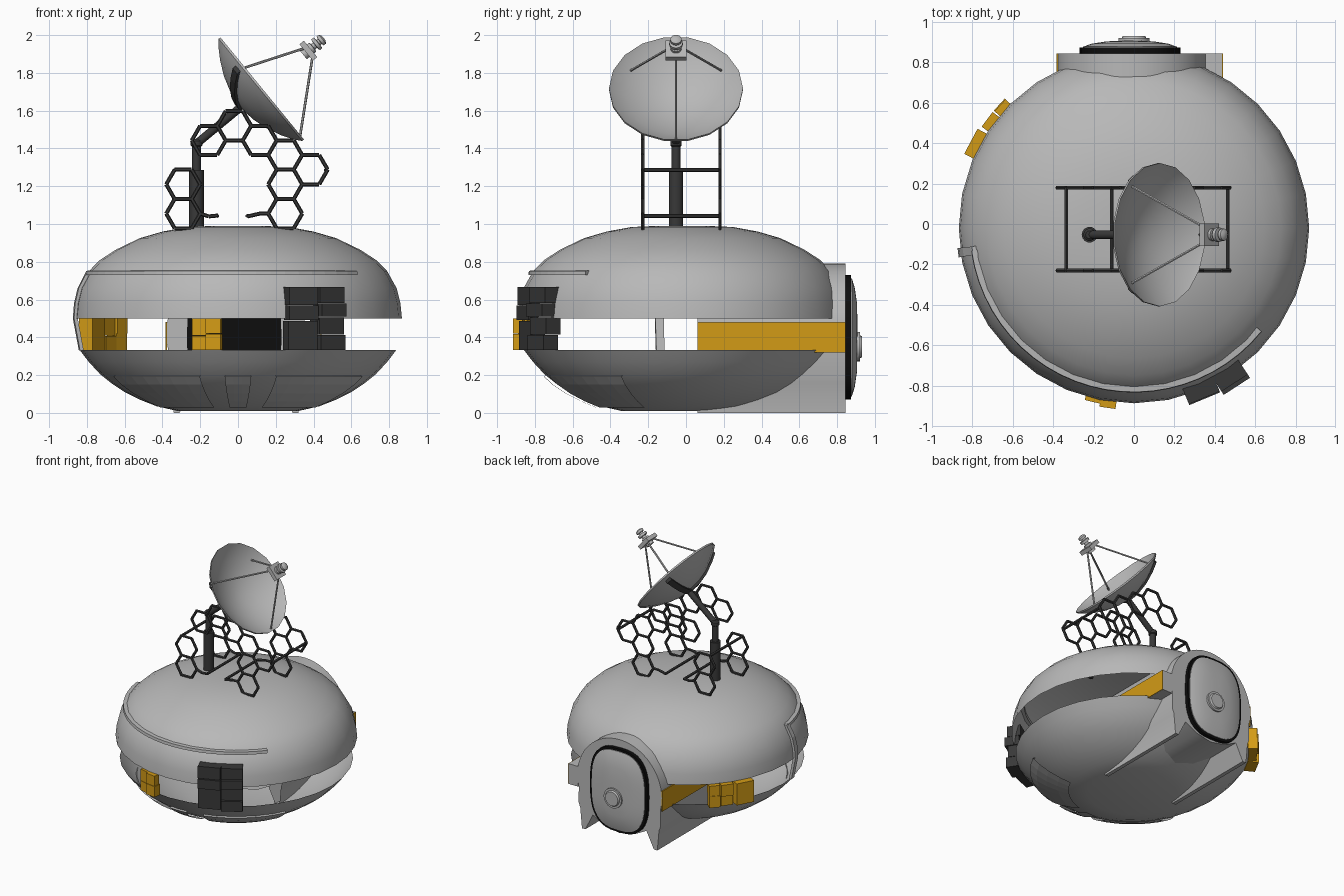
import bpy, bmesh, math
from mathutils import Vector, Matrix

if "Cube" in bpy.data.objects:
    bpy.data.objects.remove(bpy.data.objects["Cube"])

def material(name, r, g, b):
    m = bpy.data.materials.new(name)
    m.diffuse_color = (r, g, b, 1)
    m.use_nodes = True
    m.node_tree.nodes["Principled BSDF"].inputs["Base Color"].default_value = m.diffuse_color
    return m

GREY = material("light grey", 0.48, 0.48, 0.48)
DARK = material("charcoal", 0.04, 0.04, 0.04)
BLACK = material("rubber black", 0.004, 0.004, 0.004)
YELLOW = material("amber", 0.65, 0.33, 0.008)
CY = -0.02  # y of the body axis

def finish(name, bm, mat, smooth=None):
    bmesh.ops.recalc_face_normals(bm, faces=bm.faces)
    me = bpy.data.meshes.new(name)
    bm.to_mesh(me)
    bm.free()
    me.materials.append(mat)
    if smooth:
        me.shade_smooth()
        me.set_sharp_from_angle(angle=math.radians(smooth))
    ob = bpy.data.objects.new(name, me)
    bpy.context.collection.objects.link(ob)
    return ob

def loft(name, rings, mat, closed=True, caps=(False, False), smooth=None, xf=None):
    """Skin a list of equal-length point rings."""
    bm = bmesh.new()
    vs = [[bm.verts.new(p) for p in r] for r in rings]
    n = len(rings[0])
    for a, b in zip(vs, vs[1:]):
        for i in range(n if closed else n - 1):
            j = (i + 1) % n
            bm.faces.new((a[i], a[j], b[j], b[i]))
    if caps[0]:
        bm.faces.new(vs[0][::-1])
    if caps[1]:
        bm.faces.new(vs[-1])
    if xf:
        bm.transform(xf)
    return finish(name, bm, mat, smooth)

def circle(r, z, n, cx=0, cy=0):
    return [(cx + r * math.cos(2 * math.pi * i / n), cy + r * math.sin(2 * math.pi * i / n), z) for i in range(n)]

def lathe(name, prof, n, mat, cx=0, cy=0, caps=(True, True), smooth=35, xf=None):
    return loft(name, [circle(r, z, n, cx, cy) for r, z in prof], mat, True, caps, smooth, xf)

def rods(name, segs, mat, n=6):
    """One mesh of straight bars (start, end, radius)."""
    bm = bmesh.new()
    for a, b, r in segs:
        a, b = Vector(a), Vector(b)
        d = b - a
        m = Matrix.Translation((a + b) / 2) @ d.to_track_quat('Z', 'Y').to_matrix().to_4x4()
        bmesh.ops.create_cone(bm, cap_ends=True, segments=n, radius1=r, radius2=r, depth=d.length, matrix=m)
    return finish(name, bm, mat, 40)

def boxes(name, items, mat):
    """One mesh of boxes (centre, size, turn about z)."""
    bm = bmesh.new()
    for c, s, deg in items:
        m = Matrix.Translation(c) @ Matrix.Rotation(math.radians(deg), 4, 'Z') @ Matrix.Diagonal((*s, 1))
        bmesh.ops.create_cube(bm, size=1, matrix=m)
    return finish(name, bm, mat)

def polar(r, deg, z):
    t = math.radians(deg)
    return (r * math.cos(t), CY + r * math.sin(t), z)

# Body shells, with the open window band between them
DOME = [(0.868, 0.5), (0.86, 0.58), (0.84, 0.66), (0.79, 0.75), (0.73, 0.81), (0.645, 0.865),
        (0.52, 0.925), (0.40, 0.96), (0.27, 0.984), (0.13, 0.99)]
BOWL = [(0.32, 0.01), (0.43, 0.035), (0.52, 0.07), (0.60, 0.11), (0.67, 0.157), (0.73, 0.205), (0.79, 0.27), (0.838, 0.333)]
lathe("upper_dome", DOME, 32, GREY, 0, CY, (False, True), 50)
lathe("lower_bowl", BOWL, 32, GREY, 0, CY, (True, False), 50)

# Raised plates under the bowl
for i, (a0, a1) in enumerate([(-95.5, -84.5), (-154, -106), (-74, -26)]):
    steps = 3 if i == 0 else 7
    angs = [a0 + (a1 - a0) * k / steps for k in range(steps + 1)]
    prof = [(0.45, 0.034), (0.53, 0.066), (0.61, 0.107), (0.68, 0.154), (0.728, 0.198)]
    prof = [(r + 0.006, z - 0.005) for r, z in prof] + [(0.715, 0.2)]
    loft("belly_plate_%d" % i, [[polar(r, a, z) for a in angs] for r, z in prof], GREY, False)

# Cable rail round the dome and its drop down the left side
angs = [-172 + 133 * k / 24 for k in range(25)]
sec = [(0.775, 0.73), (0.815, 0.73), (0.812, 0.752), (0.775, 0.755)]
loft("dome_rail", [[polar(r, a, z) for r, z in sec] for a in angs], GREY, True, (True, True))
drop = [(0.80, 0.752), (0.847, 0.66), (0.866, 0.58), (0.872, 0.5), (0.84, 0.33)]
loft("rail_drop", [[polar(r - 0.012, 186.5, z), polar(r - 0.012, 189.5, z),
                    polar(r + 0.008, 189.5, z), polar(r + 0.008, 186.5, z)] for r, z in drop], GREY, True, (True, True))

# Doorway tunnel: arch, tapered feet and round belly
DX, DZ, R = -0.01, 0.42, 0.37
half = [(R * math.sin(math.radians(a)), DZ + R * math.cos(math.radians(a))) for a in range(0, 106, 7)]
half += [(0.36, 0.2), (0.345, 0.16), (0.33, 0.0), (0.30, 0.0), (0.235, 0.13), (0.13, 0.075), (0.0, 0.05)]
outline = half + [(-x, z) for x, z in half[-2:0:-1]]
loft("doorway_tunnel", [[(DX + x, y, z) for x, z in outline] for y in (0.06, 0.845)], GREY, True, (False, True), 30)

# Side blocks of the doorway: amber faces over grey backing
boxes("hinge_block", [((0.395, 0.4525, 0.4), (0.084, 0.785, 0.16), 0)], GREY)
boxes("side_stripes", [((0.439, 0.4525, 0.4), (0.006, 0.785, 0.158), 0),
                       ((-0.381, 0.4525, 0.4), (0.008, 0.785, 0.16), 0)], YELLOW)

# Door: rubber gasket, domed hatch and round handle
def oval(hx, hz, y, n=40):
    pts = []
    for i in range(n):
        t = 2 * math.pi * i / n
        c, s = math.cos(t), math.sin(t)
        pts.append((-0.02 + hx * math.copysign(abs(c) ** 0.7, c), y, 0.40 + hz * math.copysign(abs(s) ** 0.7, s)))
    return pts

loft("door_gasket", [oval(0.25, 0.33, 0.84), oval(0.25, 0.33, 0.873)], BLACK, True, (True, True), 35)
loft("door_hatch", [oval(0.232, 0.312, 0.86), oval(0.232, 0.312, 0.878), oval(0.19, 0.265, 0.893),
                    oval(0.12, 0.19, 0.904), oval(0.05, 0.09, 0.908)], GREY, True, (True, True), 40)
turn = Matrix.Translation((0, 0.89, 0.35)) @ Matrix.Rotation(-math.pi / 2, 4, 'X')
lathe("door_handle", [(0.078, 0), (0.078, 0.03), (0.062, 0.03), (0.055, 0.042)], 20, GREY, xf=turn)

# Equipment boxes on the window band
def cluster(name, items, mat):
    boxes(name, [(polar(r, a, z), (d, w, h), a) for r, a, z, d, w, h in items], mat)

cluster("front_amber_boxes", [
    (0.86, 256.6, 0.455, 0.05, 0.08, 0.09), (0.86, 256.6, 0.37, 0.05, 0.08, 0.075),
    (0.875, 261.6, 0.46, 0.05, 0.08, 0.08), (0.87, 261.6, 0.375, 0.06, 0.08, 0.085)], YELLOW)
cluster("left_amber_boxes", [
    (0.875, 152, 0.415, 0.08, 0.14, 0.17),
    (0.875, 143.5, 0.455, 0.06, 0.09, 0.09), (0.865, 143.5, 0.37, 0.06, 0.09, 0.075),
    (0.865, 137.5, 0.46, 0.07, 0.08, 0.08), (0.87, 137.5, 0.375, 0.07, 0.08, 0.09)], YELLOW)
cluster("front_dark_boxes", [
    (0.865, -67.5, 0.62, 0.09, 0.165, 0.095), (0.875, -67.5, 0.53, 0.08, 0.165, 0.075),
    (0.86, -67.5, 0.41, 0.08, 0.165, 0.155),
    (0.865, -57, 0.625, 0.10, 0.155, 0.085), (0.88, -57, 0.545, 0.11, 0.155, 0.07),
    (0.865, -57, 0.46, 0.09, 0.155, 0.09), (0.88, -57, 0.372, 0.09, 0.155, 0.08)], DARK)

# Honeycomb lattice arch in two planes joined by cross bars
A = 0.09
cells = [(0, 0), (0, 1), (1, 3.5), (2, 4), (3, 3.5), (4, 3), (5, 2.5), (4, 2), (4, 1), (4, 0)]
cells[0:2] = [(0, 2), (0, 1)]
cells.remove((4, 0))
edges = {}
for i, j in cells:
    cx, cz = -0.29 + 1.5 * A * i, 0.9 + 0.155 * j
    p = [(round(cx + A * math.cos(k * math.pi / 3), 3), round(cz + 0.0895 * math.sin(k * math.pi / 3), 3)) for k in range(6)]
    for k in range(6):
        a, b = p[k], p[(k + 1) % 6]
        mid = (round((a[0] + b[0]) * 25), round((a[1] + b[1]) * 25))
        edges[mid] = (a, b)
flat = list(edges.values()) + [((-0.2, 1.055), (-0.155, 1.04)), ((-0.155, 1.04), (-0.105, 1.045)),
                               ((0.16, 1.055), (0.115, 1.055)), ((0.115, 1.055), (0.05, 1.04))]
bars = [((a[0], y, a[1]), (b[0], y, b[1]), 0.0105) for y in (-0.23, 0.18) for a, b in flat]
bars += [((x, -0.23, z), (x, 0.18, z), 0.0105) for x, z in [(-0.335, 1.285), (0.465, 1.285), (-0.11, 1.043), (0.05, 1.043)]]
rods("honeycomb_frame", bars, DARK)

# Mast and bent arm
MY = -0.053
lathe("mast", [(0.039, 0.96), (0.039, 1.285), (0.024, 1.285), (0.024, 1.41), (0.031, 1.415), (0.031, 1.44), (0.02, 1.45)],
      14, DARK, -0.22, MY)
rods("mast_arm", [((-0.22, MY, 1.425), (0.01, MY, 1.615), 0.022)], DARK, 10)

# Dish, in its own frame: local x = across, y = up the rim, z = facing direction
N = Vector((0.774, 0, 0.633))
U = Vector((-0.633, 0, 0.774))
X = U.cross(N)
DISH = Matrix.Translation((0.125, MY, 1.715)) @ Matrix((X, U, N)).transposed().to_4x4()
RD, DEEP = 0.355, 0.135

def dish_z(r):
    return -DEEP * (1 - (r / RD) ** 2)

prof = [(r, dish_z(r) - 0.012) for r in (0.03, 0.1, 0.18, 0.26, 0.32)] + [(RD, -0.008), (RD, 0.004)]
prof += [(r, dish_z(r)) for r in (0.335, 0.26, 0.18, 0.1, 0.03)]
lathe("dish", prof, 18, GREY, xf=DISH)

# Fork bars behind the dish
for side in (-1, 1):
    rings = []
    for r in (0.0, 0.09, 0.18, 0.26, 0.325):
        c = Vector((side * 0.87 * r, 0.5 * r, dish_z(r) - 0.012))
        w = Vector((-side * 0.5, 0.87, 0)) * 0.022
        rings.append([c - w + Vector((0, 0, 0.01)), c + w + Vector((0, 0, 0.01)),
                      c + w - Vector((0, 0, 0.016)), c - w - Vector((0, 0, 0.016))])
    loft("dish_fork_%s" % ("left" if side < 0 else "right"), rings, DARK, True, (True, True), None, DISH)

# Feed struts and feed horn
segs = []
for deg in (34, 146, 270):
    t = math.radians(deg)
    r = 0.29 if deg < 200 else 0.335
    a = DISH @ Vector((r * math.cos(t), r * math.sin(t), dish_z(r)))
    b = DISH @ Vector((0.04 * math.cos(t), 0.04 * math.sin(t), 0.315))
    segs.append((a, b, 0.007))
rods("feed_struts", segs, GREY)
sq = [(-0.056, -0.056), (0.056, -0.056), (0.056, 0.056), (-0.056, 0.056)]
loft("feed_plate", [[(x, y, z) for x, y in sq] for z in (0.305, 0.335)], GREY, True, (True, True), None, DISH)
lathe("feed_horn", [(0.03, 0.285), (0.03, 0.35), (0.018, 0.352), (0.018, 0.366), (0.036, 0.368), (0.036, 0.386),
                    (0.018, 0.388), (0.018, 0.398), (0.03, 0.4), (0.03, 0.416), (0.015, 0.425)], 12, GREY, xf=DISH)
